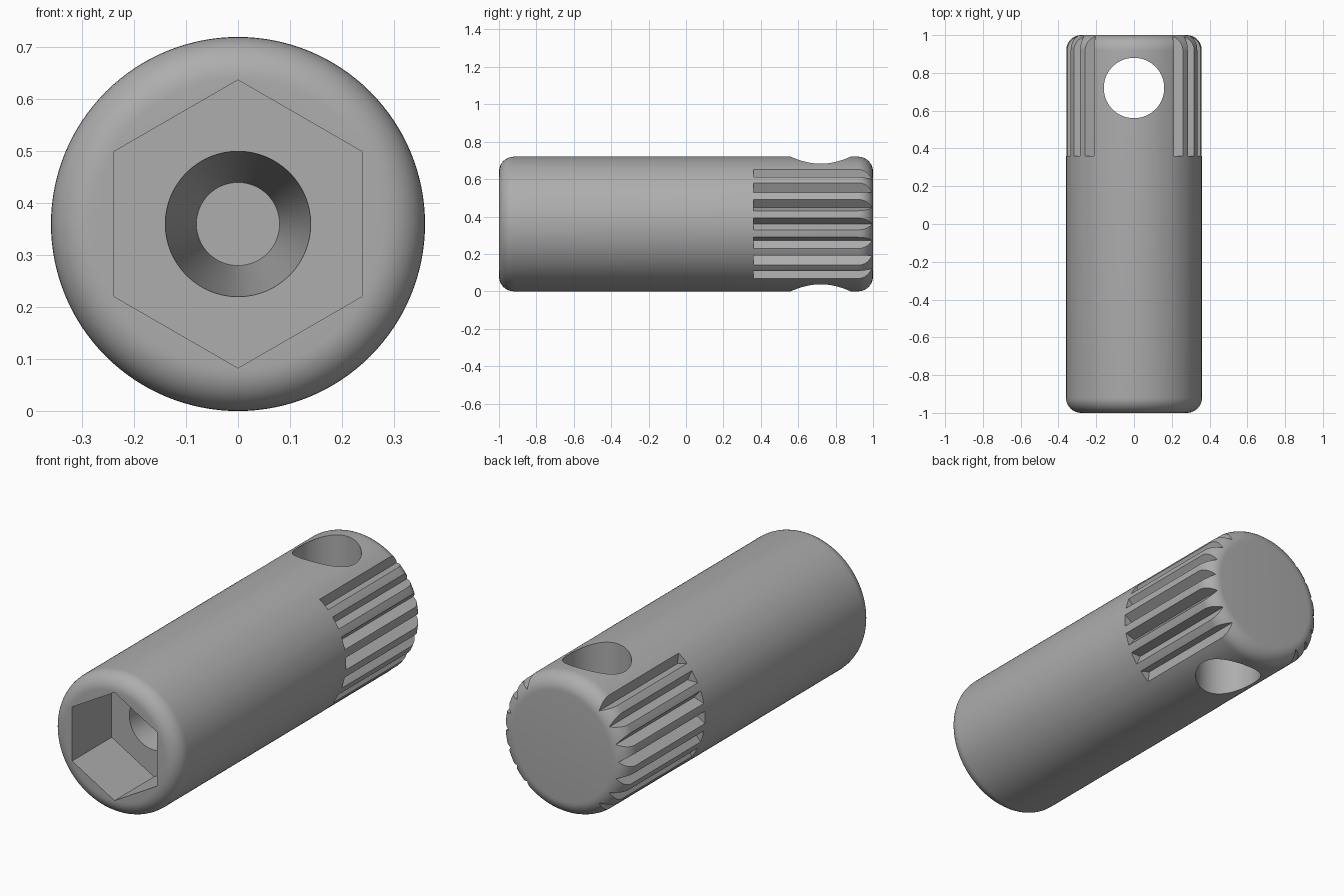
import bpy, bmesh, math
from mathutils import Matrix, Vector

cube = bpy.data.objects.get("Cube")
if cube:
    bpy.data.objects.remove(cube, do_unlink=True)

R, FILLET = 0.36, 0.08
AXIS = Vector((0, 0, R))

steel = bpy.data.materials.new("grey steel")
steel.use_nodes = True
colour = (0.42, 0.42, 0.42, 1)
steel.diffuse_color = colour
steel.node_tree.nodes["Principled BSDF"].inputs["Base Color"].default_value = colour


def make_object(name, bm):
    bmesh.ops.recalc_face_normals(bm, faces=bm.faces)
    mesh = bpy.data.meshes.new(name)
    bm.to_mesh(mesh)
    bm.free()
    mesh.materials.append(steel)
    obj = bpy.data.objects.new(name, mesh)
    bpy.context.collection.objects.link(obj)
    return obj


def lathe(name, profile, sides):
    """Solid of rings (y, radius) around the long axis, first corner pointing up."""
    bm = bmesh.new()
    rings = []
    for y, r in profile:
        turns = [2 * math.pi * i / sides for i in range(sides)]
        rings.append([bm.verts.new(AXIS + Vector((r * math.sin(a), y, r * math.cos(a)))) for a in turns])
    for a, b in zip(rings, rings[1:]):
        for i in range(sides):
            j = (i + 1) % sides
            bm.faces.new((a[i], a[j], b[j], b[i]))
    bm.faces.new(rings[0])
    bm.faces.new(rings[-1])
    return make_object(name, bm)


def cut(body, cutter):
    cutter.hide_render = True
    mod = body.modifiers.new(cutter.name, 'BOOLEAN')
    mod.operation = 'DIFFERENCE'
    mod.solver = 'EXACT'
    mod.object = cutter
    bpy.context.view_layer.objects.active = body
    bpy.ops.object.modifier_apply(modifier=mod.name)
    bpy.data.objects.remove(cutter, do_unlink=True)


# Round bar with filleted ends
steps = [math.pi / 2 * i / 10 for i in range(11)]
back = [(1 - FILLET + FILLET * math.sin(a), R - FILLET + FILLET * math.cos(a)) for a in steps]
front = [(-y, r) for y, r in reversed(back)]
body = lathe("socket_bar", front + back, 128)

# Hexagonal socket and the tapered blind bore behind it
POCKET = -0.68
cut(body, lathe("hex_socket", [(-1.1, 0.24 / math.cos(math.pi / 6)), (POCKET, 0.24 / math.cos(math.pi / 6))], 6))
cut(body, lathe("tapered_bore", [(POCKET - 0.1, 0.1475), (POCKET + 0.8, 0.08)], 64))

# Cross hole near the back end
bm = bmesh.new()
bmesh.ops.create_cone(bm, cap_ends=True, segments=96, radius1=0.16, radius2=0.16, depth=1,
                      matrix=Matrix.Translation((0, 0.72, R)))
cut(body, make_object("cross_hole", bm))

# Seven V grooves on each side of the back end
bm = bmesh.new()
lip, half_width, bottom = 0.3586, 0.0315, 0.311
grow = 1.5
outer = bottom + (lip - bottom) * grow
for side in (0, math.pi):
    for k in range(-3, 4):
        angle = side + k * 2 * math.pi / 22
        turn = Matrix.Translation(AXIS) @ Matrix.Rotation(angle, 4, 'Y')
        ends = []
        for y in (0.36, 1.1):
            section = ((bottom, 0), (outer, half_width * grow), (outer, -half_width * grow))
            ends.append([bm.verts.new(turn @ Vector((x, y, z))) for x, z in section])
        a, b = ends
        bm.faces.new(a)
        bm.faces.new(b)
        for i in range(3):
            j = (i + 1) % 3
            bm.faces.new((a[i], a[j], b[j], b[i]))
# Separate grooves would touch when widened, so allow overlapping cutters
grooves = make_object("grip_grooves", bm)
grooves.hide_render = True
mod = body.modifiers.new("grip_grooves", 'BOOLEAN')
mod.operation = 'DIFFERENCE'
mod.solver = 'EXACT'
mod.use_self = True
mod.object = grooves
bpy.context.view_layer.objects.active = body
bpy.ops.object.modifier_apply(modifier=mod.name)
bpy.data.objects.remove(grooves, do_unlink=True)

# Smooth shading with crisp cut edges
bpy.ops.object.select_all(action='DESELECT')
body.select_set(True)
bpy.context.view_layer.objects.active = body
bpy.ops.object.shade_smooth_by_angle(angle=math.radians(25))
